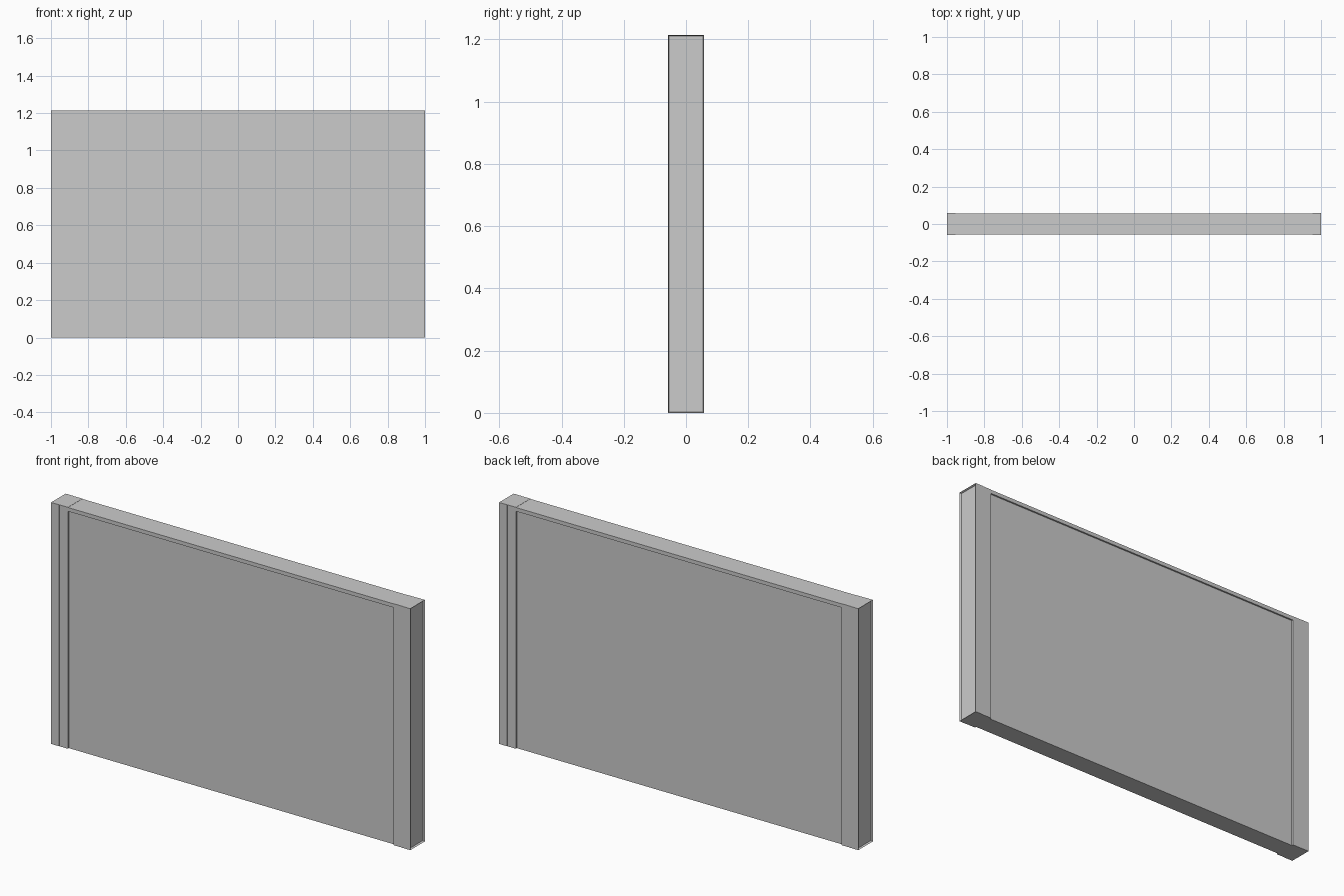
import bpy, bmesh

if "Cube" in bpy.data.objects:
    bpy.data.objects.remove(bpy.data.objects["Cube"])

H = 1.215   # total height
D = 0.058   # half thickness of the posts


def box(name, x0, x1, half_y, z0, z1):
    """Axis-aligned box, symmetric in y."""
    bm = bmesh.new()
    bmesh.ops.create_cube(bm, size=1.0)
    for v in bm.verts:
        v.co.x = x0 if v.co.x < 0 else x1
        v.co.y = half_y if v.co.y > 0 else -half_y
        v.co.z = z0 if v.co.z < 0 else z1
    me = bpy.data.meshes.new(name)
    bm.to_mesh(me)
    bm.free()
    ob = bpy.data.objects.new(name, me)
    bpy.context.collection.objects.link(ob)
    return ob


def recess_end(ob, side, rim, depth):
    """Sink the outer end face inside a thin rim."""
    bm = bmesh.new()
    bm.from_mesh(ob.data)
    bm.normal_update()
    face = [f for f in bm.faces if f.normal.x * side > 0.9]
    bmesh.ops.inset_region(bm, faces=face, thickness=rim, depth=0)
    for v in face[0].verts:
        v.co.x -= side * depth
    bm.to_mesh(ob.data)
    bm.free()


# Recessed main panel
box("panel", -0.91, 0.91, 0.049, 0.0, H - 0.02)

# Top rail, slightly proud of the panel
box("top_rail", -0.91, 0.91, D - 0.001, H - 0.02, H - 0.001)

# End posts: inner strip plus outer strip with a recessed end face
for side, label in ((-1, "left"), (1, "right")):
    a, b, c = (side * v for v in (0.907, 0.955, 1.0))
    box(label + "_post_inner", min(a, b), max(a, b), D - 0.001, 0.0, H)
    outer = box(label + "_post_outer", min(b, c), max(b, c), D, 0.0, H)
    recess_end(outer, side, 0.005, 0.009)
